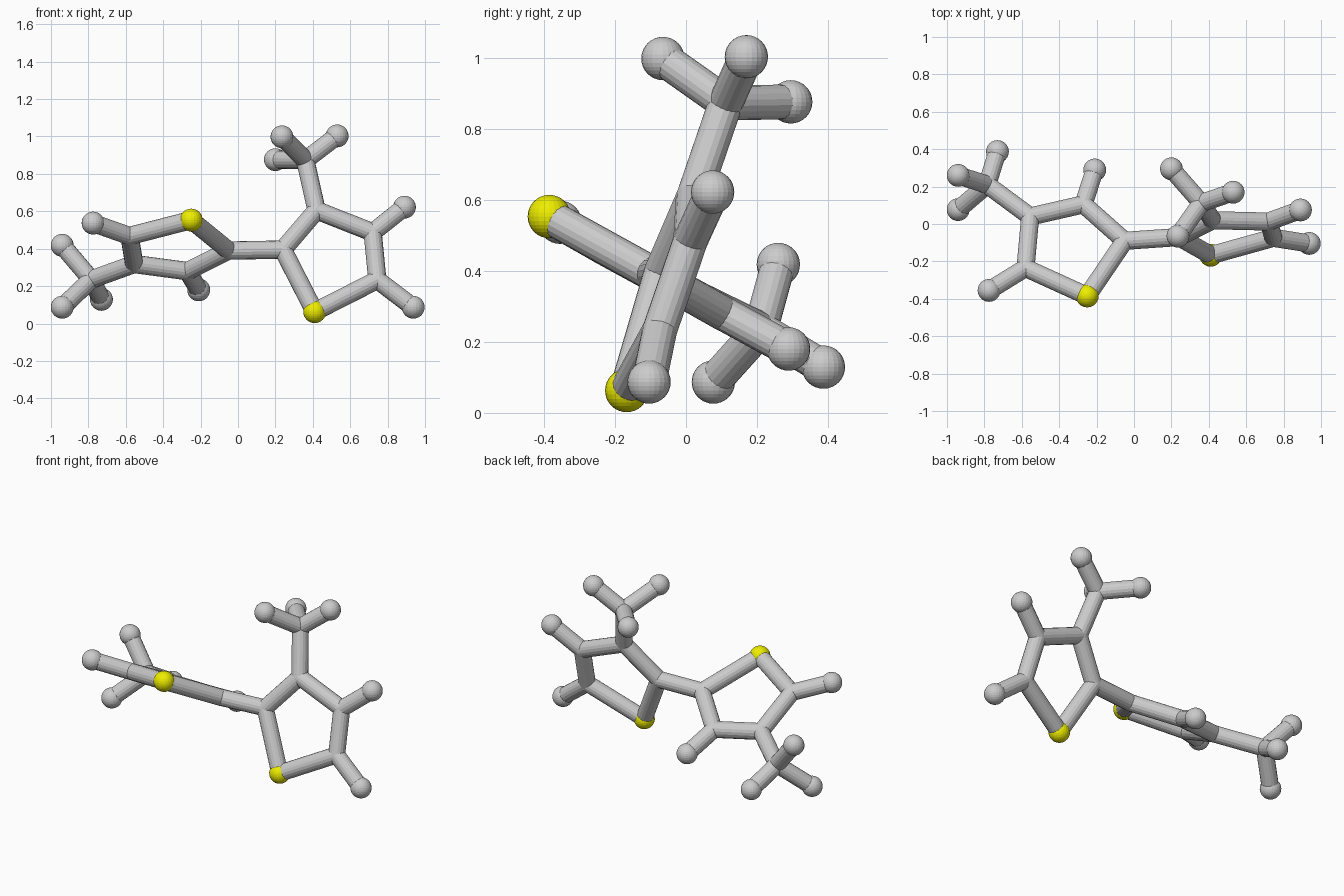
import bpy
from mathutils import Vector

if "Cube" in bpy.data.objects:
    bpy.data.objects.remove(bpy.data.objects["Cube"])

BALL_R, STICK_R = 0.061, 0.049

yellow = bpy.data.materials.new("yellow")
yellow.diffuse_color = (0.85, 0.85, 0.0, 1)
yellow.use_nodes = True
yellow.node_tree.nodes["Principled BSDF"].inputs["Base Color"].default_value = yellow.diffuse_color


def ball(name, p, r, mat=None):
    bpy.ops.mesh.primitive_uv_sphere_add(segments=24, ring_count=16, radius=r, location=p)
    ob = bpy.context.object
    ob.name = name
    if mat:
        ob.data.materials.append(mat)


def stick(name, a, b):
    a, b = Vector(a), Vector(b)
    d = b - a
    bpy.ops.mesh.primitive_cylinder_add(vertices=18, radius=STICK_R, depth=d.length,
                                        location=(a + b) / 2)
    ob = bpy.context.object
    ob.name = name
    ob.rotation_mode = 'QUATERNION'
    ob.rotation_quaternion = d.to_track_quat('Z', 'Y')


# Ring corners start at the yellow atom; corner 1 joins the other ring.
# Each tip is (corner index, position); the branch is a three-armed group.
halves = {
    "left": dict(
        ring=[(-.25, -.385, .553), (-.05, -.09, .39), (-.27, .105, .28),
              (-.555, .04, .318), (-.58, -.235, .468)],
        tips=[(2, (-.21, .289, .18)), (4, (-.775, -.355, .537))],
        branch=(3, (-.785, .21, .235)),
        arms=[(-.94, .26, .418), (-.94, .077, .087), (-.73, .387, .129)]),
    "right": dict(
        ring=[(.41, -.167, .063), (.24, -.07, .395), (.42, .02, .605),
              (.72, .013, .487), (.745, -.074, .233)],
        tips=[(3, (.89, .075, .622)), (4, (.937, -.104, .087))],
        branch=(2, (.36, .112, .873)),
        arms=[(.235, -.065, .998), (.2, .295, .876), (.53, .17, 1.003)]),
}

for side, h in halves.items():
    ring = h["ring"]
    # five-sided ring
    ball(f"{side}_yellow_atom", ring[0], BALL_R, yellow)
    for i, p in enumerate(ring):
        if i:
            ball(f"{side}_ring_joint", p, STICK_R)
        stick(f"{side}_ring_bond", p, ring[(i + 1) % 5])
    # single end atoms
    for i, p in h["tips"]:
        stick(f"{side}_tip_bond", ring[i], p)
        ball(f"{side}_tip_atom", p, BALL_R)
    # three-armed branch
    i, hub = h["branch"]
    stick(f"{side}_branch_bond", ring[i], hub)
    ball(f"{side}_branch_joint", hub, STICK_R)
    for p in h["arms"]:
        stick(f"{side}_arm_bond", hub, p)
        ball(f"{side}_arm_atom", p, BALL_R)

# bond linking the two rings
stick("link_bond", halves["left"]["ring"][1], halves["right"]["ring"][1])
